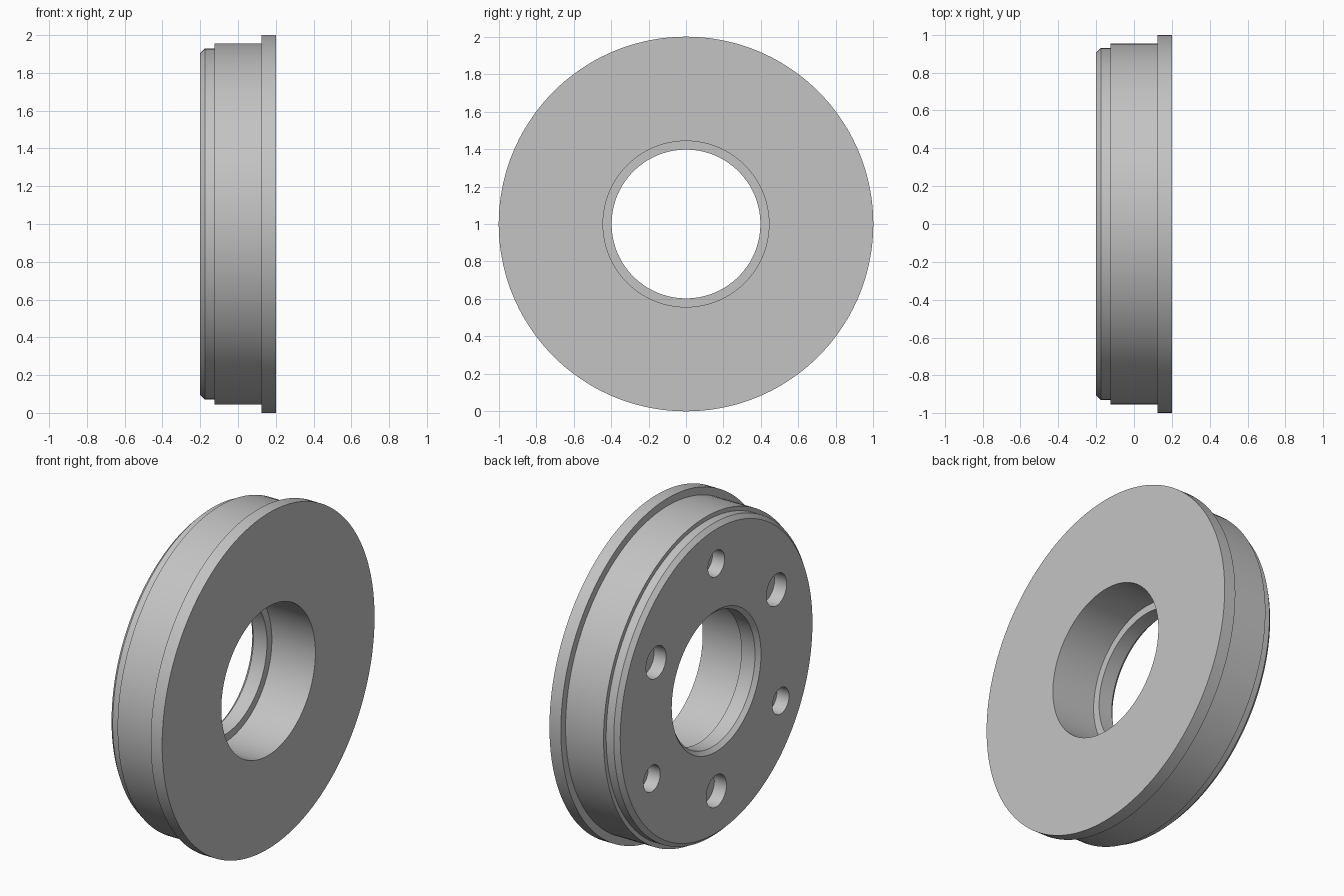
import bpy, bmesh
from math import sin, cos, pi, radians
from mathutils import Matrix, Vector

cube = bpy.data.objects.get("Cube")
if cube:
    bpy.data.objects.remove(cube, do_unlink=True)

SEGMENTS = 144
AXIS_HEIGHT = 1.0
LEFT_FACE = -0.2

steel = bpy.data.materials.new("light grey metal")
steel.use_nodes = True
grey = (0.55, 0.55, 0.55, 1)
steel.diffuse_color = grey
steel.node_tree.nodes["Principled BSDF"].inputs["Base Color"].default_value = grey


def make_object(name, bm):
    bmesh.ops.recalc_face_normals(bm, faces=bm.faces)
    mesh = bpy.data.meshes.new(name)
    bm.to_mesh(mesh)
    bm.free()
    mesh.materials.append(steel)
    obj = bpy.data.objects.new(name, mesh)
    bpy.context.collection.objects.link(obj)
    return obj


def lathe(name, profile):
    """Spin a closed (x, radius) profile about the x axis."""
    bm = bmesh.new()
    verts = [bm.verts.new((x, 0, r)) for x, r in profile]
    edges = [bm.edges.new((v, verts[i - 1])) for i, v in enumerate(verts)]
    bmesh.ops.spin(bm, geom=verts + edges, cent=(0, 0, 0), axis=(1, 0, 0),
                   angle=2 * pi, steps=SEGMENTS, use_merge=True)
    bmesh.ops.remove_doubles(bm, verts=bm.verts, dist=1e-5)
    bmesh.ops.translate(bm, verts=bm.verts, vec=(0, 0, AXIS_HEIGHT))
    return make_object(name, bm)


# Flanged ring: stepped, chamfered outside and a bore with an inner lip
ring = lathe("flanged_ring", [
    (LEFT_FACE, 0.42), (LEFT_FACE, 0.905),      # drilled face
    (-0.175, 0.93), (-0.125, 0.93),             # chamfered spigot
    (-0.125, 0.955), (0.125, 0.955),            # main body
    (0.125, 1.0), (0.2, 1.0),                   # flange
    (0.2, 0.443), (-0.087, 0.443),              # wide bore
    (-0.087, 0.397), (-0.177, 0.397),           # lip
])

# Blind holes: small and large ones alternate around the drilled face
bm = bmesh.new()
HOLE_DEPTH = 0.08
for i in range(6):
    angle = i * pi / 3
    radius, pitch = (0.095, 0.655) if i % 2 else (0.078, 0.7)
    centre = Vector((LEFT_FACE, pitch * sin(angle),
                     AXIS_HEIGHT + pitch * cos(angle)))
    bmesh.ops.create_cone(bm, cap_ends=True, segments=48, radius1=radius,
                          radius2=radius, depth=2 * HOLE_DEPTH,
                          matrix=Matrix.Translation(centre) @ Matrix.Rotation(pi / 2, 4, 'Y'))
cutter = make_object("hole_cutter", bm)
cutter.hide_render = True

cut = ring.modifiers.new("blind holes", 'BOOLEAN')
cut.operation = 'DIFFERENCE'
cut.solver = 'EXACT'
cut.object = cutter

bpy.ops.object.select_all(action='DESELECT')
bpy.context.view_layer.objects.active = ring
ring.select_set(True)
bpy.ops.object.modifier_apply(modifier=cut.name)
bpy.data.objects.remove(cutter, do_unlink=True)
bpy.ops.object.shade_smooth_by_angle(angle=radians(30))
